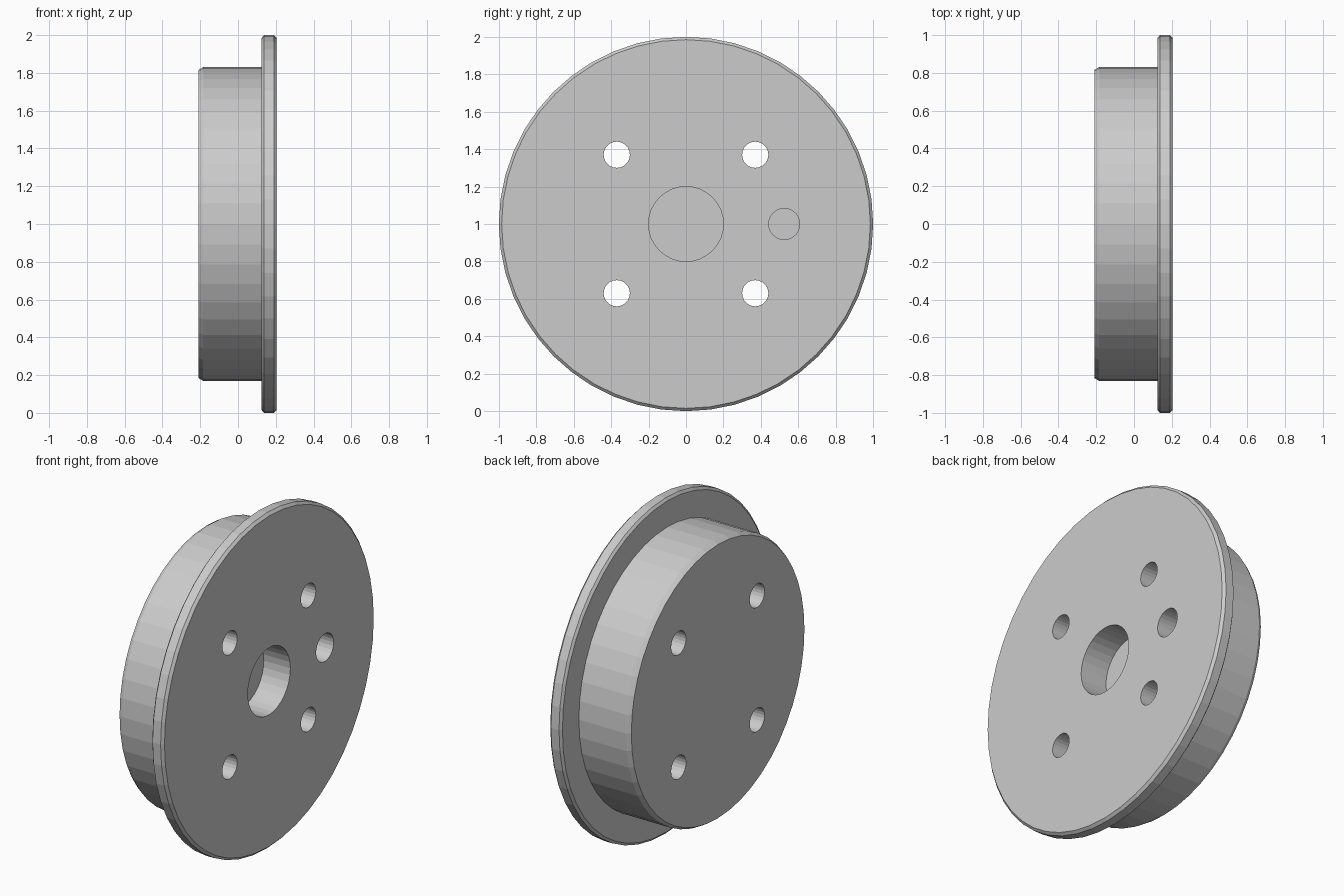
import bpy
import bmesh
import math
from mathutils import Matrix

if "Cube" in bpy.data.objects:
    bpy.data.objects.remove(bpy.data.objects["Cube"])

SIDES = 48


def make_object(name, bm):
    bmesh.ops.recalc_face_normals(bm, faces=bm.faces)
    mesh = bpy.data.meshes.new(name)
    bm.to_mesh(mesh)
    bm.free()
    obj = bpy.data.objects.new(name, mesh)
    bpy.context.collection.objects.link(obj)
    return obj


def lathe_x(name, profile):
    """Turn (x, radius) points around the x axis at z = 1, with flat end caps."""
    bm = bmesh.new()
    angles = [2 * math.pi * i / SIDES for i in range(SIDES)]
    rings = [[bm.verts.new((x, r * math.cos(a), 1 + r * math.sin(a))) for a in angles]
             for x, r in profile]
    for a, b in zip(rings, rings[1:]):
        for i in range(SIDES):
            j = (i + 1) % SIDES
            bm.faces.new((a[i], a[j], b[j], b[i]))
    bm.faces.new(rings[0])
    bm.faces.new(rings[-1])
    return make_object(name, bm)


def add_drill(bm, y, z, radius, x0, x1, sides):
    place = Matrix.Translation(((x0 + x1) / 2, y, z)) @ Matrix.Rotation(math.pi / 2, 4, 'Y')
    bmesh.ops.create_cone(bm, cap_ends=True, segments=sides, radius1=radius,
                          radius2=radius, depth=x1 - x0, matrix=place)


# Hub drum and wider flange with small chamfers
wheel = lathe_x("flanged_wheel", [
    (-0.21, 0.815), (-0.185, 0.83), (0.125, 0.83),
    (0.125, 0.985), (0.137, 1.0), (0.19, 1.0), (0.205, 0.985)])

# Four through bolt holes, blind centre bore and blind crank-pin hole
bm = bmesh.new()
for y in (-0.37, 0.37):
    for z in (0.63, 1.37):
        add_drill(bm, y, z, 0.07, -0.4, 0.4, 24)
add_drill(bm, 0, 1, 0.2, 0.03, 0.4, 32)
add_drill(bm, 0.525, 1, 0.083, 0.03, 0.4, 24)
drills = make_object("hole_cutter", bm)
drills.hide_render = True
drills.hide_set(True)

cut = wheel.modifiers.new("holes", 'BOOLEAN')
cut.operation = 'DIFFERENCE'
cut.solver = 'EXACT'
cut.object = drills
